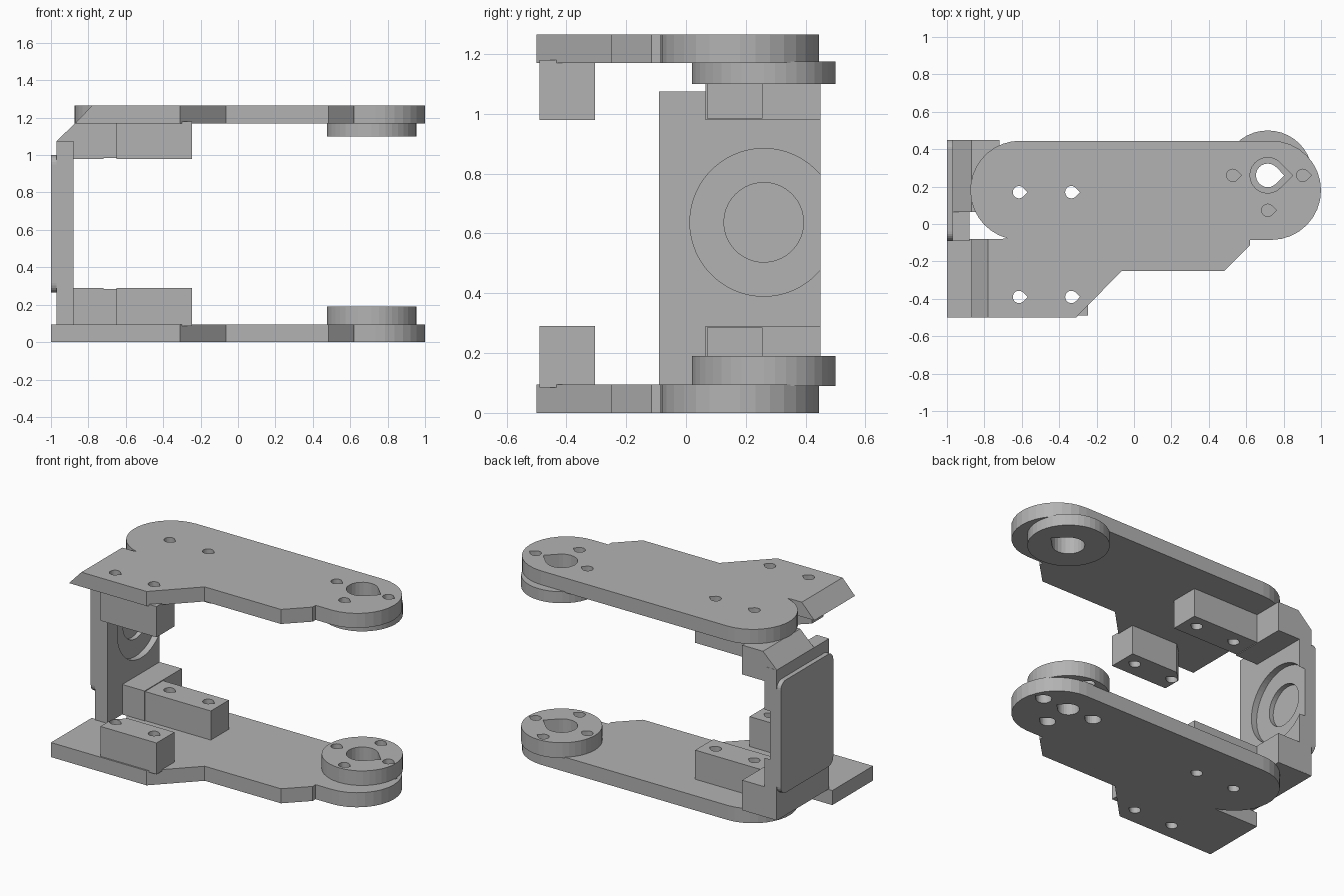
import bpy, bmesh, math

cube = bpy.data.objects.get("Cube")
if cube:
    bpy.data.objects.remove(cube, do_unlink=True)

grey = bpy.data.materials.new("plain grey")
grey.use_nodes = True
grey.diffuse_color = (0.45, 0.45, 0.45, 1)
grey.node_tree.nodes["Principled BSDF"].inputs["Base Color"].default_value = (0.45, 0.45, 0.45, 1)


def arc(cx, cy, r, a0, a1, n=16):
    return [(cx + r * math.cos(math.radians(a0 + (a1 - a0) * i / n)),
             cy + r * math.sin(math.radians(a0 + (a1 - a0) * i / n))) for i in range(n + 1)]


def teardrop(cx, cy, r):
    # round hole with a point towards +x
    return arc(cx, cy, r, 45, 315, 18) + [(cx + r * 1.41, cy)]


def prism(name, pts, lo, hi, axis="z"):
    # extrude an outline along z, or a (y, z) outline along x, or an (x, z) outline along y
    place = {"z": lambda u, v, w: (u, v, w), "x": lambda u, v, w: (w, u, v),
             "y": lambda u, v, w: (u, w, v)}[axis]
    bm = bmesh.new()
    low = [bm.verts.new(place(u, v, lo)) for u, v in pts]
    top = [bm.verts.new(place(u, v, hi)) for u, v in pts]
    bm.faces.new(low[::-1])
    bm.faces.new(top)
    for i in range(len(pts)):
        j = (i + 1) % len(pts)
        bm.faces.new((low[i], low[j], top[j], top[i]))
    bmesh.ops.recalc_face_normals(bm, faces=bm.faces)
    mesh = bpy.data.meshes.new(name)
    bm.to_mesh(mesh)
    bm.free()
    mesh.materials.append(grey)
    ob = bpy.data.objects.new(name, mesh)
    bpy.context.collection.objects.link(ob)
    return ob


def box(name, x0, x1, y0, y1, z0, z1):
    return prism(name, [(x0, y0), (x1, y0), (x1, y1), (x0, y1)], z0, z1)


def cut(ob, cutters):
    # apply difference cuts, then drop the cutters
    for c in cutters:
        m = ob.modifiers.new("cut", "BOOLEAN")
        m.operation, m.solver, m.object = "DIFFERENCE", "EXACT", c
    bpy.context.view_layer.update()
    deps = bpy.context.evaluated_depsgraph_get()
    mesh = bpy.data.meshes.new_from_object(ob.evaluated_get(deps))
    ob.modifiers.clear()
    ob.data = mesh
    for c in cutters:
        bpy.data.objects.remove(c, do_unlink=True)


def holes(spots, r, lo, hi):
    return [prism("hole_cutter", teardrop(x, y, r), lo, hi) for x, y in spots]


HUB = (0.715, 0.26)
FRONT = [(-0.615, -0.39), (-0.335, -0.39)]
REAR = [(-0.615, 0.17), (-0.335, 0.17)]
BOLTS = [(HUB[0] - 0.187, HUB[1]), (HUB[0] + 0.187, HUB[1]), (HUB[0], HUB[1] - 0.187)]


def plate_outline(left):
    return ([(left, -0.5), (-0.31, -0.5), (-0.065, -0.25), (0.485, -0.25), (0.62, -0.115), (0.62, -0.085)]
            + arc(0.735, 0.18, 0.265, -90, 90) + arc(-0.61, 0.18, 0.265, 90, 255)
            + [(-0.71, -0.08), (left, -0.08)])


# Bottom plate
plate = prism("bottom_plate", plate_outline(-1), 0, 0.095)
cut(plate, holes(FRONT + REAR, 0.033, -0.1, 0.2) + holes(BOLTS, 0.046, -0.1, 0.2)
    + holes([HUB], 0.063, -0.1, 0.2))

# Top plate, with a sloped end on its front wing
plate = prism("top_plate", plate_outline(-0.87), 1.17, 1.265)
for v in plate.data.vertices:
    if v.co.x < -0.8 and v.co.y < -0.05 and v.co.z > 1.2:
        v.co.x = -0.78
cut(plate, holes(FRONT + REAR + BOLTS, 0.033, 1.1, 1.4) + holes([HUB], 0.095, 1.1, 1.4))

# Round hubs on the inner faces of both plates
hub = prism("bottom_hub", arc(*HUB, 0.24, 0, 351, 39), 0.09, 0.19)
cut(hub, holes(BOLTS + [(HUB[0], HUB[1] + 0.187)], 0.033, 0, 0.3) + holes([HUB], 0.095, 0, 0.3))
hub = prism("top_hub", arc(*HUB, 0.24, 0, 351, 39), 1.1, 1.175)
cut(hub, holes([HUB], 0.095, 1, 1.3))

# Screw blocks, bottom and top
for side, z0, z1, arm0, arm1 in (("bottom", 0.085, 0.29, 0.09, 0.285), ("top", 0.98, 1.18, 0.985, 1.175)):
    block = prism(side + "_front_block", [(-0.65, -0.49), (-0.245, -0.49), (-0.245, -0.305),
                                          (-0.58, -0.305), (-0.65, -0.37)], z0, z1)
    cut(block, holes(FRONT, 0.033, z0 - 0.1, z1 + 0.1))
    arm = box(side + "_rear_block", -0.75, -0.245, 0.07, 0.255, arm0, arm1)
    cut(arm, holes(REAR, 0.033, z0 - 0.1, z1 + 0.1))

# Corner blocks joining the side wall to the plates
box("bottom_corner_block", -0.97, -0.72, 0.065, 0.449, 0.094, 0.29)
prism("top_corner_block", [(-0.97, 0.98), (-0.72, 0.98), (-0.72, 1.171), (-0.87, 1.171), (-0.97, 1.075)],
      0.065, 0.449, "y")

# Side wall with a stepped round pocket on its inner face
wall = box("side_wall", -0.97, -0.88, -0.09, 0.45, 0.095, 1.075)
cut(wall, [prism("pocket_cutter", arc(0.26, 0.637, 0.247, 0, 354, 59), -0.92, -0.8, "x"),
           prism("deep_pocket_cutter", arc(0.26, 0.637, 0.133, 0, 352, 44), -0.95, -0.8, "x")])

# Outer pad with rounded corners
pad = []
for cy, cz, a in ((0.4, 0.95, 0), (-0.04, 0.95, 90), (-0.04, 0.315, 180), (0.4, 0.315, 270)):
    pad += arc(cy, cz, 0.05, a, a + 90, 6)
prism("outer_pad", pad, -1, -0.969, "x")
